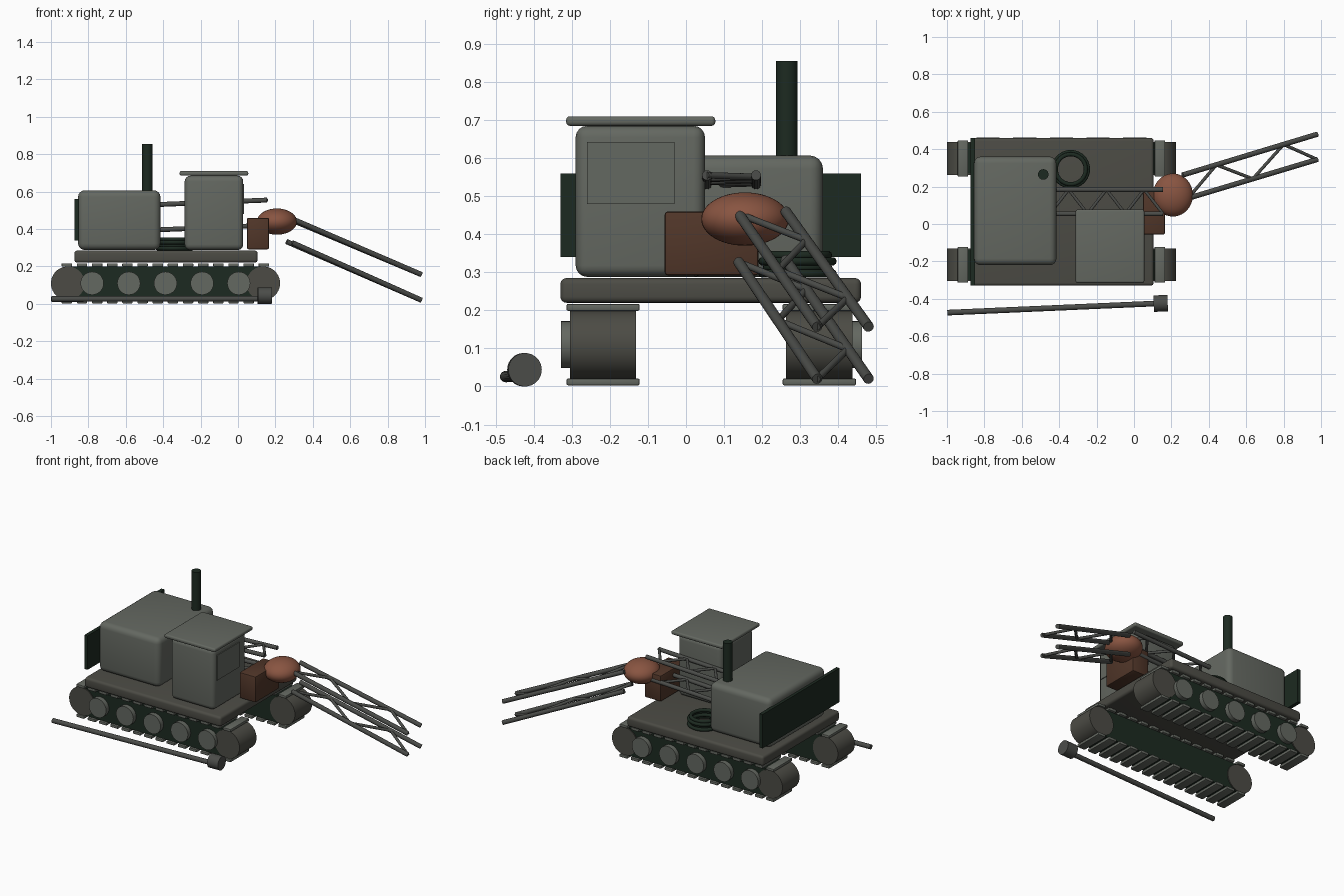
import bpy
import math
from mathutils import Vector

if "Cube" in bpy.data.objects:
    bpy.data.objects.remove(bpy.data.objects["Cube"], do_unlink=True)


def material(name, r, g, b):
    m = bpy.data.materials.new(name)
    m.use_nodes = True
    m.diffuse_color = (r, g, b, 1)
    bsdf = m.node_tree.nodes["Principled BSDF"]
    bsdf.inputs["Base Color"].default_value = (r, g, b, 1)
    bsdf.inputs["Roughness"].default_value = 0.8
    return m


GREY = material("body grey", 0.127, 0.138, 0.119)
WARM = material("warm dark grey", 0.072, 0.071, 0.059)
STEEL = material("boom steel", 0.07, 0.073, 0.067)
GREEN = material("dark green", 0.012, 0.023, 0.015)
BROWN = material("dark brown", 0.082, 0.037, 0.022)
RUST = material("terracotta", 0.25, 0.09, 0.053)


def finish(name, mat, smooth=True):
    ob = bpy.context.object
    ob.name = name
    ob.data.materials.append(mat)
    if smooth:
        bpy.ops.object.shade_smooth_by_angle(angle=math.radians(40))
    return ob


def box(name, mat, x, y, z, bevel=0.0, segments=4):
    """Box from (low, high) ranges on each axis."""
    bpy.ops.mesh.primitive_cube_add(size=1, location=[sum(r) / 2 for r in (x, y, z)])
    ob = bpy.context.object
    ob.scale = [r[1] - r[0] for r in (x, y, z)]
    bpy.ops.object.transform_apply(location=False, rotation=False, scale=True)
    finish(name, mat, False)
    if bevel:
        mod = ob.modifiers.new("rounding", "BEVEL")
        mod.width = bevel
        mod.segments = segments
        bpy.ops.object.modifier_apply(modifier=mod.name)
        bpy.ops.object.shade_smooth_by_angle(angle=math.radians(40))
    return ob


def rod(name, mat, a, b, radius, sides=16):
    """Cylinder between two points."""
    a, b = Vector(a), Vector(b)
    d = b - a
    bpy.ops.mesh.primitive_cylinder_add(vertices=sides, radius=radius, depth=d.length, location=(a + b) / 2)
    bpy.context.object.rotation_euler = d.to_track_quat("Z", "Y").to_euler()
    return finish(name, mat)


def lattice(name, left, right, bays, radius):
    """Two rails joined by a zigzag of thinner braces."""
    left, right = [[Vector(p) for p in rail] for rail in (left, right)]
    for side, rail in (("left", left), ("right", right)):
        rod(f"{name}_{side}_rail", STEEL, rail[0], rail[1], radius)
    points = [(left if i % 2 else right) for i in range(bays + 1)]
    points = [rail[0].lerp(rail[1], i / bays) for i, rail in enumerate(points)]
    for i in range(bays):
        rod(f"{name}_brace_{i + 1}", STEEL, points[i], points[i + 1], radius * 0.65, 10)


# Crawler tracks, with road wheels on the outer side only
def track(name, y0, y1, outer):
    box(name + "_frame", GREEN, (-0.91, 0.135), (y0 + 0.006, y1 - 0.006), (0.02, 0.2))
    for end, x in (("rear", -0.91), ("front", 0.135)):
        rod(f"{name}_{end}_drum", WARM, (x, y0, 0.11), (x, y1, 0.11), 0.09, 40)
    face, sign = (y0, -1) if outer < 0 else (y1, 1)
    for i in range(5):
        x = -0.78 + i * 0.196
        rod(f"{name}_wheel_{i + 1}", GREY, (x, face - sign * 0.02, 0.11),
            (x, face + sign * 0.024, 0.11), 0.062, 28)
    for i in range(14):
        x = -0.915 + i * 0.081
        for level, z in (("lower", 0.003), ("upper", 0.199)):
            box(f"{name}_{level}_pad_{i + 1}", GREY, (x - 0.028, x + 0.028),
                (y0 - 0.009, y1 + 0.009), (z, z + 0.018), 0.004, 2)


track("right_track", -0.305, -0.131, -1)
track("left_track", 0.263, 0.438, 1)

# Deck, engine house and rear radiator
box("deck", WARM, (-0.875, 0.105), (-0.33, 0.46), (0.22, 0.285), 0.016)
box("engine_house", GREY, (-0.855, -0.415), (-0.22, 0.36), (0.288, 0.607), 0.035)
box("radiator_panel", GREEN, (-0.873, -0.85), (-0.33, 0.46), (0.34, 0.56))
rod("exhaust_stack", GREEN, (-0.485, 0.265, 0.55), (-0.485, 0.265, 0.855), 0.028, 32)

# Operator cab
box("cab", GREY, (-0.285, 0.028), (-0.29, 0.05), (0.288, 0.685), 0.03)
box("cab_roof", GREY, (-0.312, 0.055), (-0.315, 0.077), (0.685, 0.71), 0.01)
box("cab_window", GREY, (0.02, 0.033), (-0.26, -0.03), (0.48, 0.642))

# Coiled cable on the deck
for i in range(4):
    bpy.ops.mesh.primitive_torus_add(major_radius=0.092 - (i % 2) * 0.012, minor_radius=0.011,
                                     major_segments=40, minor_segments=10,
                                     location=(-0.338, 0.293, 0.297 + i * 0.016))
    finish(f"cable_coil_{i + 1}", GREEN)

# Boom mount and joint
box("boom_mount", BROWN, (0.048, 0.166), (-0.056, 0.19), (0.292, 0.46), 0.008, 2)
bpy.ops.mesh.primitive_uv_sphere_add(segments=40, ring_count=24, radius=1, location=(0.208, 0.155, 0.44))
bpy.context.object.scale = (0.107, 0.115, 0.07)
finish("boom_joint", RUST)

# Inner boom, level with the deck
for level, z in (("upper", 0.53), ("lower", 0.395)):
    lattice(f"inner_boom_{level}",
            [(-0.45, 0.184, z), (0.155, 0.184, z + 0.025)],
            [(-0.45, 0.055, z), (0.155, 0.055, z + 0.025)], 6, 0.013)

# Outer boom, drooping to the ground
for level, start, end in (("upper", 0.46, 0.157), ("lower", 0.333, 0.02)):
    lattice(f"outer_boom_{level}",
            [(0.26, 0.262, start), (0.98, 0.48, end)],
            [(0.29, 0.138, start - 0.006), (0.98, 0.345, end)], 4, 0.014)

# Loose pole with a weight, lying beside the machine
rod("pole", STEEL, (-0.998, -0.474, 0.026), (0.12, -0.425, 0.028), 0.015)
rod("pole_weight", STEEL, (0.105, -0.426, 0.044), (0.18, -0.423, 0.044), 0.044, 32)
